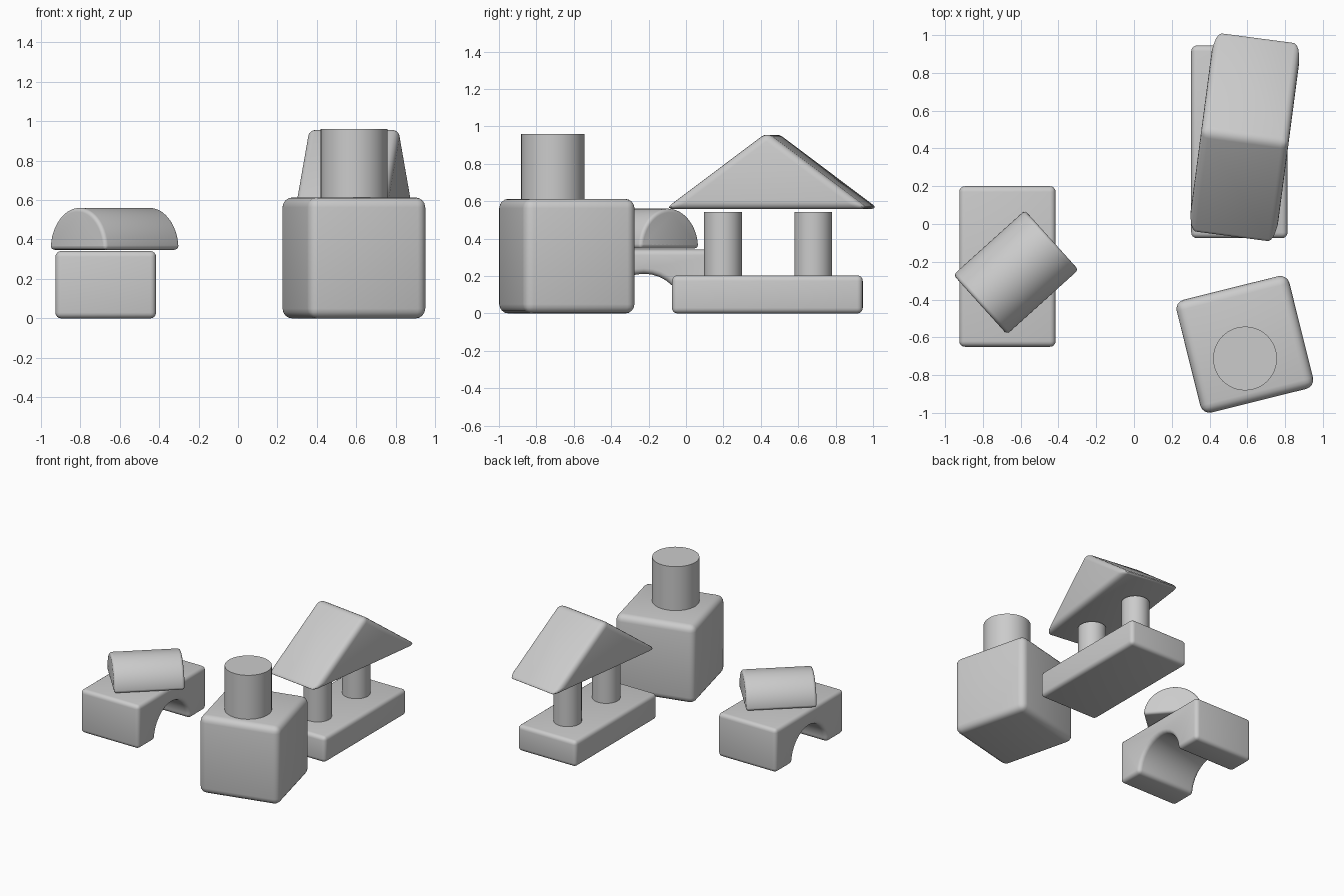
import bpy, bmesh
from math import pi, sin, cos, radians

if "Cube" in bpy.data.objects:
    bpy.data.objects.remove(bpy.data.objects["Cube"])


def finish(obj, bevel):
    bpy.ops.object.select_all(action='DESELECT')
    obj.select_set(True)
    bpy.context.view_layer.objects.active = obj
    if bevel:
        m = obj.modifiers.new("rounded_edges", 'BEVEL')
        m.width = bevel
        m.segments = 4
        m.limit_method = 'ANGLE'
        m.angle_limit = radians(40)
        m.use_clamp_overlap = False
        bpy.ops.object.modifier_apply(modifier=m.name)
    bpy.ops.object.shade_smooth_by_angle(angle=radians(35))


def prism(name, profile, width, loc, angle=0, bevel=0.03):
    """Extrude a (y, z) profile along local x, centred, standing on loc z."""
    bm = bmesh.new()
    face = bm.faces.new([bm.verts.new((-width / 2, y, z)) for y, z in profile])
    ext = bmesh.ops.extrude_face_region(bm, geom=[face])
    moved = [v for v in ext['geom'] if isinstance(v, bmesh.types.BMVert)]
    bmesh.ops.translate(bm, verts=moved, vec=(width, 0, 0))
    bmesh.ops.recalc_face_normals(bm, faces=bm.faces)
    mesh = bpy.data.meshes.new(name)
    bm.to_mesh(mesh)
    bm.free()
    obj = bpy.data.objects.new(name, mesh)
    bpy.context.collection.objects.link(obj)
    obj.location = loc
    obj.rotation_euler.z = radians(angle)
    finish(obj, bevel)


def box(name, size, loc, angle=0, bevel=0.03):
    w, d, h = size
    prism(name, [(-d / 2, 0), (d / 2, 0), (d / 2, h), (-d / 2, h)],
          w, loc, angle, bevel)


def cylinder(name, r, x, y, z0, z1):
    bpy.ops.mesh.primitive_cylinder_add(vertices=48, radius=r, depth=z1 - z0,
                                        location=(x, y, (z0 + z1) / 2))
    bpy.context.object.name = name
    finish(bpy.context.object, 0)


def arc(r, n):
    return [(r * cos(pi * i / n), r * sin(pi * i / n)) for i in range(n + 1)]


# Big cube with a short cylinder on top
box("cube_block", (0.615, 0.615, 0.613), (0.587, -0.637, 0), 14, 0.05)
cylinder("cube_cylinder", 0.169, 0.588, -0.712, 0.613, 0.96)

# Plank, two columns and triangular roof
box("plank_block", (0.51, 1.02, 0.204), (0.558, 0.435, 0))
for i, y in enumerate((0.198, 0.68)):
    cylinder(f"column_{i + 1}", 0.101, 0.558, y, 0.204, 0.543)
prism("roof_block", [(-0.55, 0), (0.55, 0), (0, 0.41)], 0.467,
      (0.587, 0.459, 0.559), -7.5, 0.04)

# Arch block with a half cylinder lying on it
prism("arch_block", [(0.425, 0), (0.425, 0.342), (-0.425, 0.342), (-0.425, 0)]
      + arc(0.2125, 16)[::-1], 0.51, (-0.67, -0.225, 0))
prism("half_cylinder_block", arc(0.2125, 32), 0.51, (-0.625, -0.256, 0.348),
      42, 0.02)
